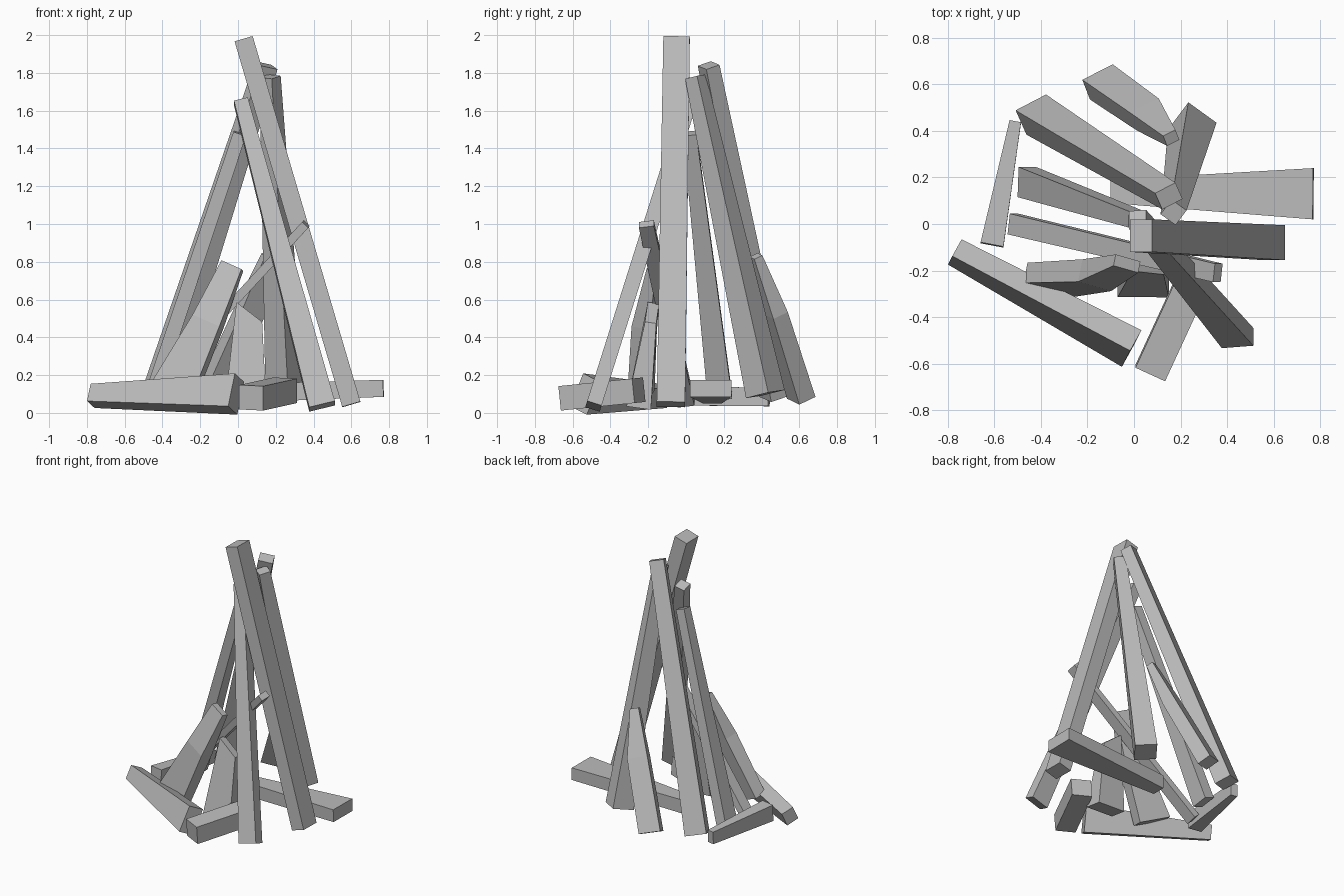
import bpy
import bmesh
from mathutils import Vector

cube = bpy.data.objects.get("Cube")
if cube:
    bpy.data.objects.remove(cube, do_unlink=True)

# One plain grey for all of the wood
grey = bpy.data.materials.new("plain_grey")
grey.use_nodes = True
colour = (0.5, 0.5, 0.5, 1)
grey.diffuse_color = colour
grey.node_tree.nodes["Principled BSDF"].inputs["Base Color"].default_value = colour


def log(name, wide_axis, *sections, slant=0):
    """Split log: a four-sided bar through sections of (centre, width, thickness).

    wide_axis is the direction of the width; slant tips the last end."""
    centres = [Vector(centre) for centre, width, thickness in sections]
    along = (centres[-1] - centres[0]).normalized()
    wide = Vector(wide_axis)
    wide = (wide - along * wide.dot(along)).normalized()
    deep = along.cross(wide)

    bm = bmesh.new()
    rings = []
    for centre, (_, width, thickness) in zip(centres, sections):
        ring = []
        for side, face in ((-1, -1), (1, -1), (1, 1), (-1, 1)):
            corner = centre + wide * (side * width / 2) + deep * (face * thickness / 2)
            if centre is centres[-1]:
                corner += along * (side * slant)
            ring.append(bm.verts.new(corner))
        rings.append(ring)

    bm.faces.new(rings[0])
    bm.faces.new(rings[-1])
    for lower, upper in zip(rings, rings[1:]):
        for i in range(len(lower)):
            j = (i + 1) % len(lower)
            bm.faces.new((lower[i], lower[j], upper[j], upper[i]))
    bmesh.ops.recalc_face_normals(bm, faces=bm.faces)

    mesh = bpy.data.meshes.new(name)
    bm.to_mesh(mesh)
    bm.free()
    mesh.materials.append(grey)
    part = bpy.data.objects.new(name, mesh)
    bpy.context.collection.objects.link(part)
    return part


SIDEWAYS = (1, 0, 0)
FORWARD = (0, 1, 0)

# Tall logs leaning together at the top
log("tall_left_log", FORWARD,
    ((0.6, -0.08, 0.045), 0.15, 0.1),
    ((0.03, -0.05, 1.98), 0.14, 0.1))
log("tall_front_log", SIDEWAYS,
    ((0.445, -0.49, 0.035), 0.14, 0.08),
    ((0.015, 0.02, 1.65), 0.075, 0.08))
log("tall_back_left_log", (0.8, -0.6, 0),
    ((0.25, 0.42, 0.1), 0.15, 0.15),
    ((0.17, 0.05, 1.78), 0.08, 0.08))
log("tall_back_right_log", (0.9, 0.4, 0),
    ((-0.42, 0.47, 0.09), 0.15, 0.12),
    ((0.15, 0.12, 1.84), 0.1, 0.08))
log("tall_right_log", FORWARD,
    ((-0.46, 0.18, 0.08), 0.13, 0.08),
    ((0.01, 0.02, 1.48), 0.07, 0.07))

# Short split pieces propped inside the stack
log("back_split_piece", (0.9, 0.35, 0),
    ((-0.14, 0.61, 0.08), 0.15, 0.1),
    ((0.06, 0.47, 0.53), 0.14, 0.09),
    ((0.16, 0.37, 0.83), 0.06, 0.05))
log("right_split_piece", (1, -0.2, 0),
    ((-0.36, -0.24, 0.08), 0.24, 0.09),
    ((-0.16, -0.22, 0.48), 0.16, 0.1),
    ((-0.03, -0.17, 0.78), 0.12, 0.05))
log("front_split_piece", SIDEWAYS,
    ((0.04, -0.25, 0.03), 0.22, 0.13),
    ((0.06, -0.18, 0.53), 0.14, 0.06), slant=-0.05)
log("crossing_stick", FORWARD,
    ((-0.52, 0.0, 0.05), 0.09, 0.05),
    ((0.36, -0.21, 1.0), 0.08, 0.045))

# Logs lying on the ground around the stack
log("lying_front_right_log", (0.2, 0.35, 0.9),
    ((-0.77, -0.12, 0.09), 0.1, 0.09),
    ((-0.01, -0.535, 0.1), 0.19, 0.11))
log("lying_front_log", SIDEWAYS,
    ((0.07, -0.64, 0.08), 0.14, 0.13),
    ((0.25, -0.25, 0.12), 0.14, 0.13))
log("lying_left_log", FORWARD,
    ((-0.1, 0.14, 0.1), 0.1, 0.1),
    ((0.77, 0.13, 0.13), 0.22, 0.09))
log("lying_right_log", SIDEWAYS,
    ((-0.51, 0.44, 0.08), 0.05, 0.09),
    ((-0.61, -0.09, 0.1), 0.1, 0.12))
